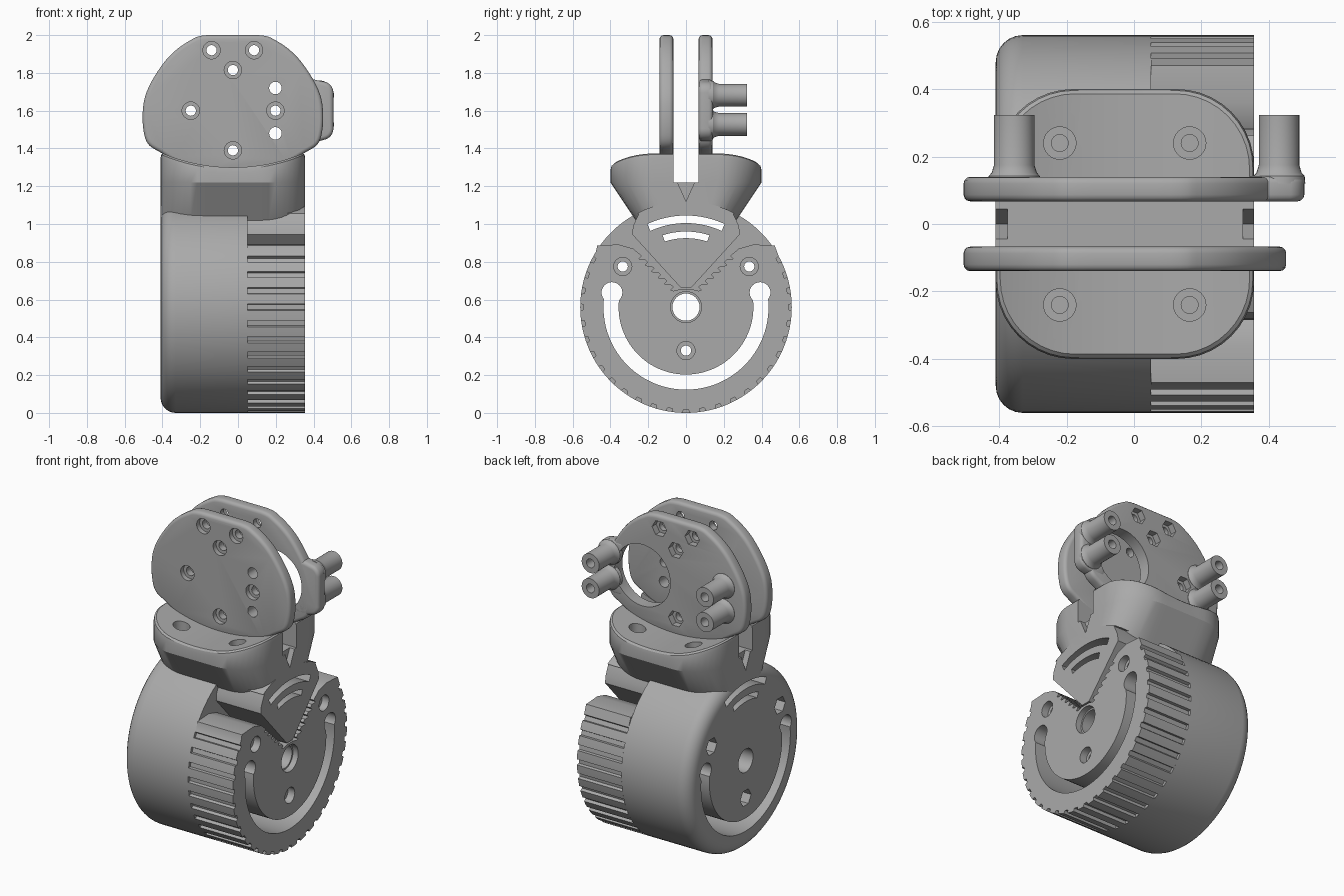
import bpy, bmesh
from math import sin, cos, pi, sqrt, radians

cube = bpy.data.objects.get("Cube")
if cube:
    bpy.data.objects.remove(cube)

grey = bpy.data.materials.new("plain grey")
grey.use_nodes = True
tone = (0.40, 0.40, 0.40, 1)
grey.diffuse_color = tone
grey.node_tree.nodes["Principled BSDF"].inputs["Base Color"].default_value = tone

CX = -0.027          # centre line of the neck and plates
AXLE = 0.56          # wheel axis height, equal to its radius


def make(name, rings, caps=True, extra=()):
    """Skin a stack of closed rings of points."""
    bm = bmesh.new()
    loops = [[bm.verts.new(p) for p in ring] for ring in rings]
    n = len(loops[0])
    for a, b in zip(loops, loops[1:]):
        for i in range(n):
            j = (i + 1) % n
            bm.faces.new((a[i], a[j], b[j], b[i]))
    bm.faces.new(loops[0])
    if caps:
        bm.faces.new(loops[-1])
    for quad in extra:
        bm.faces.new([loops[-1][k] for k in quad])
    bmesh.ops.recalc_face_normals(bm, faces=bm.faces)
    mesh = bpy.data.meshes.new(name)
    bm.to_mesh(mesh)
    bm.free()
    mesh.materials.append(grey)
    obj = bpy.data.objects.new(name, mesh)
    bpy.context.collection.objects.link(obj)
    return obj


def place(axis, p, d):
    u, v = p
    return {"x": (d, u, v), "y": (u, d, v), "z": (u, v, d)}[axis]


def prism(name, axis, pts, a, b):
    return make(name, [[place(axis, p, d) for p in pts] for d in (a, b)])


def circle(c, r, n=32):
    return [(c[0] + r * cos(2 * pi * i / n), c[1] + r * sin(2 * pi * i / n)) for i in range(n)]


def arc(c, r, a, b, n):
    return [(c[0] + r * cos(radians(a + (b - a) * i / n)),
             c[1] + r * sin(radians(a + (b - a) * i / n))) for i in range(n + 1)]


def band(c, r0, r1, a, b, n=48):
    return arc(c, r0, a, b, n) + arc(c, r1, b, a, n)


def apply(obj, mod):
    bpy.context.view_layer.objects.active = obj
    bpy.ops.object.modifier_apply(modifier=mod.name)


def cut(objs, axis, pts, a, b):
    tool = prism("cutter", axis, pts, a, b)
    for obj in objs:
        mod = obj.modifiers.new("cut", "BOOLEAN")
        mod.operation, mod.solver, mod.object = "DIFFERENCE", "EXACT", tool
        apply(obj, mod)
    bpy.data.objects.remove(tool)


def soften(obj, width):
    mod = obj.modifiers.new("round", "BEVEL")
    mod.width, mod.segments, mod.angle_limit = width, 3, radians(60)
    apply(obj, mod)


def smooth_closed(pts, steps=5):
    out, n = [], len(pts)
    for i in range(n):
        p = [pts[(i + k - 1) % n] for k in range(4)]
        for s in range(steps):
            t = s / steps
            out.append(tuple(0.5 * (2 * p[1][k] + (p[2][k] - p[0][k]) * t
                       + (2 * p[0][k] - 5 * p[1][k] + 4 * p[2][k] - p[3][k]) * t * t
                       + (3 * p[1][k] - p[0][k] - 3 * p[2][k] + p[3][k]) * t ** 3)
                       for k in (0, 1)))
    return [(x, min(z, 2.0)) for x, z in out]


hub = (0, AXLE)

# Smooth drum with a rounded outer rim
profile = [(0.05, AXLE)] + [(-0.33 + 0.08 * x, 0.48 + 0.08 * r)
                            for x, r in arc((0, 0), 1, 90, 180, 6)]
drum = make("drum", [[place("x", p, x) for p in circle(hub, r, 96)] for x, r in profile])

# Grooved tread with an open, toothed notch at the top
tread_pts = []
step = 9
for k in range(27):
    a = -207 + step * k
    for da, r in ((-4.5, 0.56), (-1.8, 0.56), (-1.4, 0.542), (1.4, 0.542), (1.8, 0.56)):
        tread_pts.append((r * cos(radians(a + da)), AXLE + r * sin(radians(a + da))))
side = [(0.47, 0.885), (0.36, 0.892), (0.28, 0.87)]
for k in range(6):
    y, z = 0.25 - 0.034 * k, 0.845 - 0.033 * k
    side += [(y, z), (y - 0.015, z - 0.014), (y + 0.001, z - 0.03), (y - 0.014, z - 0.034)]
side += [(0.03, 0.655)]
tread_pts += side + [(-y, z) for y, z in reversed(side)]
tread = prism("tread", "x", tread_pts, 0.05, 0.356)

# Wedge that reaches from the hub up to the neck
flank = [(0.03, 0.665), (0.285, 0.945), (0.28, 0.99), (0.25, 1.055)]
wedge_pts = flank + arc(hub, AXLE, 62, 118, 20) + [(-y, z) for y, z in reversed(flank)]
wedge = prism("wedge", "x", wedge_pts, 0.04, 0.356)

# Neck: rounded block, tapered below, dished on top
r = 0.23
fx, fy = 0.383 - r, 0.4 - r
half = arc((fx, fy), r, 0, 90, 10)
half += [(fx - 2 * fx * i / 8, 0.4) for i in range(1, 8)] + arc((-fx, fy), r, 90, 180, 10)
outline = half + [(x, -y) for x, y in reversed(half)]


def dish(x):
    return 2.266 - sqrt(0.966 ** 2 - x * x)


def ring(s, sy, height):
    return [(CX + s * x, sy * y, height(s * x)) for x, y in outline]


n = len(outline)
neck = make("neck", [ring(1, 0.65, lambda x: 1.01), ring(1, 1, lambda x: 1.22),
                     ring(1, 1, lambda x: dish(x) - 0.03),
                     ring(0.99, 0.99, lambda x: dish(x) - 0.01), ring(0.965, 0.965, dish)],
            caps=False, extra=[(i, i + 1, n - 2 - i, n - 1 - i) for i in range(n // 2 - 1)])
cut([neck], "y", [(-0.6, 1.22), (0.6, 1.22), (0.6, 1.6), (-0.6, 1.6)], -0.066, 0.066)
for a, b in ((-0.5, -0.375), (0.323, 0.5)):
    cut([neck], "x", [(-0.047, 1.225), (0.047, 1.225), (0, 1.12)], a, b)
for x in (-0.22, 0.165):
    for y in (-0.24, 0.24):
        cut([neck], "z", circle((x, y), 0.048), 1.26, 1.5)
        cut([neck], "z", circle((x, y), 0.025), 1.12, 1.5)

# Openings through the wheel
wheel = [drum, tread]
cut(wheel, "x", band(hub, 0.357, 0.437, -186, 6), -0.6, 0.6)
for s in (-1, 1):
    cut(wheel, "x", circle((s * 0.392, 0.637), 0.055), -0.6, 0.6)
for c in ((-0.335, 0.775), (0.335, 0.775), (0, 0.33)):
    cut(wheel, "x", circle(c, 0.027), -0.6, 0.6)
    cut([tread], "x", circle(c, 0.048), 0.31, 0.6)
    cut([drum], "x", circle(c, 0.053, 6), -0.6, -0.35)
cut(wheel + [wedge], "x", circle(hub, 0.072), -0.6, 0.6)
cut([tread], "x", circle(hub, 0.082), 0.32, 0.6)
for r0, r1, spread in ((0.445, 0.485, 25), (0.365, 0.4, 18)):
    cut([drum, wedge, neck], "x", band(hub, r0, r1, 90 - spread, 90 + spread, 20), -0.6, 0.6)

# Two upright plates
right = [(0.135, 2.0), (0.23, 1.97), (0.33, 1.895), (0.41, 1.79), (0.46, 1.69), (0.477, 1.6),
         (0.474, 1.5), (0.45, 1.425), (0.385, 1.38), (0.25, 1.31)]
plate_pts = smooth_closed([(CX + x, z) for x, z in right] + [(CX, 1.27)]
                          + [(CX - x, z) for x, z in reversed(right)])
front_plate = prism("front_plate", "y", plate_pts, -0.14, -0.067)
back_plate = prism("back_plate", "y", plate_pts, 0.067, 0.14)
lug_pts = (arc((0.445, 1.695), 0.06, 0, 70, 6) + [(0.4, 1.765), (0.33, 1.765), (0.33, 1.43), (0.4, 1.43)]
           + arc((0.445, 1.505), 0.06, -70, 0, 6))
lug = prism("lug", "y", lug_pts, 0.067, 0.142)
for part in (front_plate, back_plate, lug):
    soften(part, 0.02)

# Bolt holes, nut pockets and the large round window
for c in ((-0.14, 1.92), (0.085, 1.92), (CX, 1.815), (-0.25, 1.6), (CX, 1.39), (0.198, 1.6)):
    cut([front_plate, back_plate], "y", circle(c, 0.027), -0.3, 0.3)
    cut([front_plate], "y", circle(c, 0.046), -0.3, -0.11)
    cut([back_plate], "y", circle(c, 0.05, 6), 0.1, 0.3)
for z in (1.48, 1.72):
    cut([front_plate], "y", circle((0.198, z), 0.033), -0.3, 0)
cut([back_plate, lug], "y", circle((0.2, 1.6), 0.19, 64), 0, 0.3)

# Four hollow posts with flared feet
posts = []
for x in (-0.355, 0.43):
    for z in (1.527, 1.682):
        rings = [(0.12, 0.078), (0.142, 0.076), (0.152, 0.067), (0.175, 0.06), (0.323, 0.06)]
        post = make("post", [[place("y", p, y) for p in circle((x, z), r)] for y, r in rings])
        cut([post], "y", circle((x, z), 0.027), 0.16, 0.5)
        posts.append(post)

# Smooth the curved surfaces and keep hard edges crisp
bpy.ops.object.select_all(action="DESELECT")
for obj in [drum, tread, wedge, neck, front_plate, back_plate, lug] + posts:
    obj.select_set(True)
bpy.context.view_layer.objects.active = drum
bpy.ops.object.shade_smooth_by_angle(angle=radians(32))
